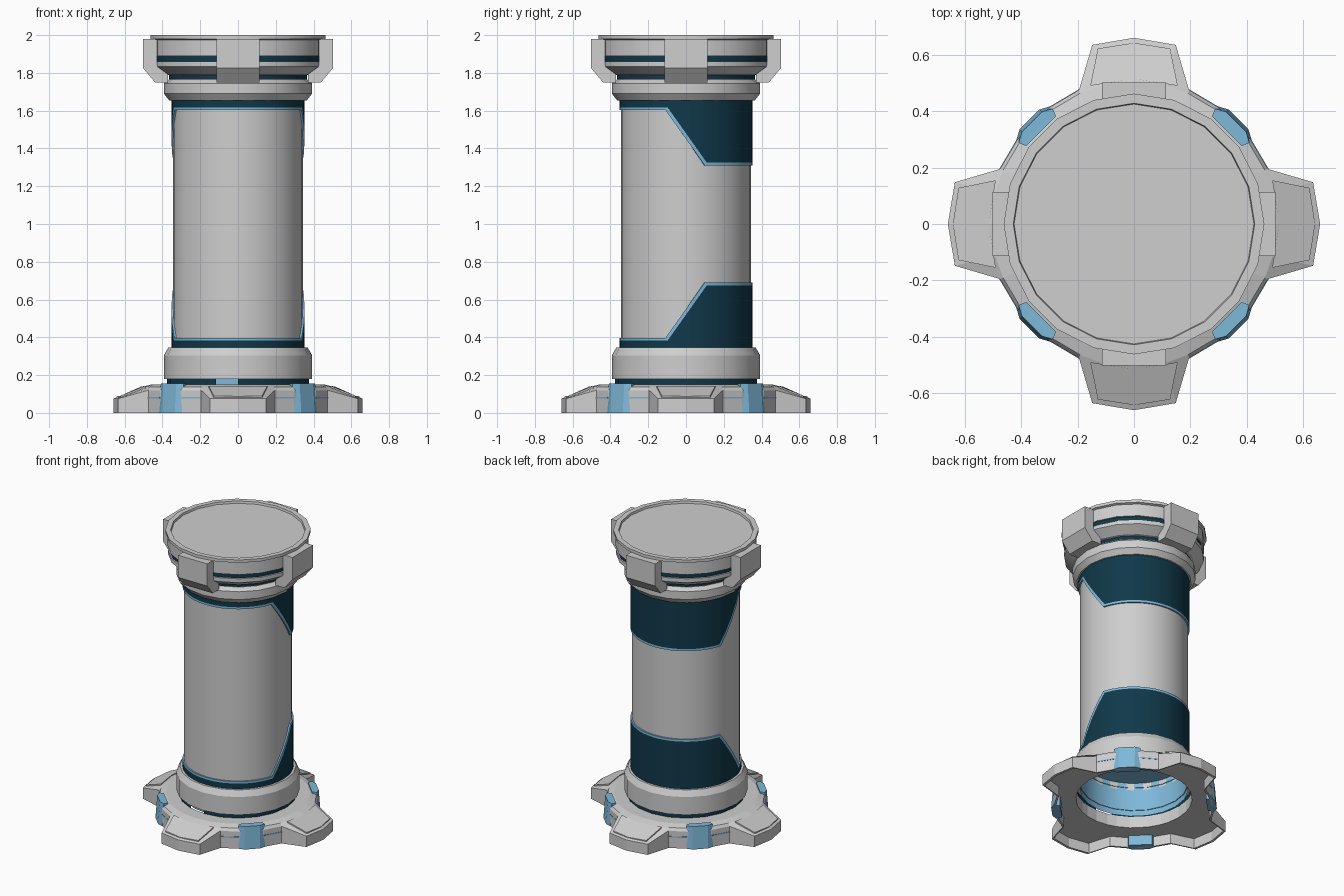
import bpy, math
from math import cos, sin, pi

if "Cube" in bpy.data.objects:
    bpy.data.objects.remove(bpy.data.objects["Cube"])

def material(name, rgb):
    m = bpy.data.materials.new(name)
    m.diffuse_color = (*rgb, 1)
    m.use_nodes = True
    m.node_tree.nodes["Principled BSDF"].inputs["Base Color"].default_value = m.diffuse_color
    return m

GREY, TEAL, BLUE = 0, 1, 2
MATS = [material("light_grey", (0.62, 0.62, 0.62)),
        material("dark_teal", (0.005, 0.040, 0.068)),
        material("light_blue", (0.21, 0.48, 0.70))]

def add(name, verts, faces, mats, smooth=False):
    me = bpy.data.meshes.new(name)
    me.from_pydata(verts, [], faces)
    for m in MATS:
        me.materials.append(m)
    for p, k in zip(me.polygons, mats):
        p.material_index = k
    ob = bpy.data.objects.new(name, me)
    bpy.context.collection.objects.link(ob)
    if smooth:
        bpy.ops.object.select_all(action='DESELECT')
        ob.select_set(True)
        bpy.context.view_layer.objects.active = ob
        bpy.ops.object.shade_smooth_by_angle(angle=math.radians(25))
    return ob

def loft(name, rows, mats, cap=None, skip=(), smooth=True, close=False):
    """Join closed rings of points; one material per band."""
    n = len(rows[0])
    verts = [v for r in rows for v in r]
    faces, ms = [], []
    count = len(rows) if close else len(rows) - 1
    for i in range(count):
        a, b = i * n, ((i + 1) % len(rows)) * n
        for j in range(n):
            if (i, j) in skip:
                continue
            k = (j + 1) % n
            faces.append((a + j, a + k, b + k, b + j))
            ms.append(mats[i] if isinstance(mats, list) else mats)
    if cap is not None:
        faces.append(tuple(range((len(rows) - 1) * n, len(rows) * n)))
        ms.append(cap)
    return add(name, verts, faces, ms, smooth)

def ring(r, z, n=20):
    return [(r * cos(2 * pi * j / n), r * sin(2 * pi * j / n), z) for j in range(n)]

def lathe(name, prof, mats, n=20, **kw):
    return loft(name, [ring(r, z, n) for r, z in prof], mats, **kw)

def prism(name, a, b, mat):
    """Solid between two matching outlines."""
    n = len(a)
    faces = [tuple(reversed(range(n))), tuple(range(n, 2 * n))]
    faces += [(i, (i + 1) % n, n + (i + 1) % n, n + i) for i in range(n)]
    return add(name, a + b, faces, [mat] * len(faces))

def turn(p, a):
    return (p[0] * cos(a) - p[1] * sin(a), p[0] * sin(a) + p[1] * cos(a), *p[2:])

# Shaft
lathe("shaft", [(0.343, 0.33), (0.343, 1.67)], GREY, n=40)

# Painted sleeves, deep at the back and thin at the front
R = 0.353
EDGE_IN = ((-0.098, 1.618), (0.110, 1.325))
EDGE_OUT = ((-0.110, 1.604), (0.100, 1.310))
angles = {2 * pi * j / 40 for j in range(40)}
for y in (-0.11, -0.098, 0.1, 0.11):
    t = math.asin(y / R)
    angles |= {t % (2 * pi), pi - t}
angles = sorted(angles)

def edge(y, e):
    (y0, z0), (y1, z1) = e
    t = min(1, max(0, (y - y0) / (y1 - y0)))
    return z0 + t * (z1 - z0)

def sleeve(name, flip):
    def row(r, e):
        out = []
        for t in angles:
            z = edge(R * sin(t), e) if e else 1.66
            out.append((r * cos(t), r * sin(t), 2 - z if flip else z))
        return out
    rows = [row(R - 0.02, EDGE_OUT), row(R, EDGE_OUT), row(R, EDGE_IN), row(R, None)]
    mats = [BLUE, BLUE, TEAL]
    if flip:
        rows.reverse()
        mats.reverse()
    loft(name, rows, mats)

sleeve("upper_sleeve", False)
sleeve("lower_sleeve", True)

# Head: neck collar, teal grooves, cap with recessed lid
head = [(0.34, 1.655), (0.365, 1.655), (0.392, 1.69), (0.392, 1.745), (0.365, 1.765),
        (0.365, 1.767), (0.365, 1.788), (0.385, 1.79), (0.445, 1.833), (0.445, 1.86),
        (0.437, 1.861), (0.437, 1.889), (0.447, 1.89), (0.447, 1.975), (0.462, 1.98),
        (0.462, 2.0), (0.428, 2.0), (0.425, 1.985)]
mats = [GREY] * 17
mats[5] = mats[10] = TEAL
lathe("head", head, mats, cap=GREY)

# Four head clamps
clamp = [(0.43, 1.98), (0.502, 1.98), (0.502, 1.825), (0.44, 1.75), (0.37, 1.75),
         (0.37, 1.79), (0.43, 1.84)]
for q in range(4):
    a = q * pi / 2
    prism(f"head_clamp_{q}", [turn((r, -0.113, z), a) for r, z in clamp],
          [turn((r, 0.113, z), a) for r, z in clamp], GREY)

# Lower collar, teal ring with one open facet, blue inner liner
lathe("lower_collar", [(0.34, 0.18), (0.392, 0.18), (0.392, 0.305), (0.37, 0.345), (0.34, 0.345)], GREY)
lathe("teal_ring", [(0.375, 0.145), (0.375, 0.182)], TEAL, skip={(0, 14)})
lathe("inner_liner", [(0.345, 0.14), (0.345, 0.38)], BLUE, cap=BLUE)

# Base with four sloping feet, hollow underneath
quarter = [(0.475, -0.195, 0.12), (0.635, -0.148, 0.075), (0.66, 0, 0.075),
           (0.635, 0.148, 0.075), (0.475, 0.195, 0.12), (0.413, 0.30, 0.118), (0.30, 0.413, 0.118)]
outline = [turn(p, q * pi / 2) for q in range(4) for p in quarter]

def polar(limit, z):
    out = []
    for x, y, _ in outline:
        r = math.hypot(x, y)
        s = min(limit, r - 0.012) / r
        out.append((x * s, y * s, z))
    return out

inside = [(x * 0.975, y * 0.975) for x, y, _ in outline]
rows = [[(x, y, 0) for x, y in inside],
        [(x, y, 0) for x, y, _ in outline],
        outline,
        polar(0.505, 0.138), polar(0.46, 0.15), polar(0.37, 0.15), polar(0.37, 0.07),
        [(x, y, 0.07) for x, y in inside]]
loft("base", rows, GREY, smooth=False, close=True)

# Foot panels, side clips and blue seam lines
panel = [(0.49, -0.155), (0.622, -0.128), (0.642, 0), (0.622, 0.128), (0.49, 0.155), (0.515, 0)]
clip = [(0.465, -0.075), (0.505, -0.085), (0.524, -0.05), (0.524, 0.05), (0.505, 0.085), (0.465, 0.075)]

def slope(r):
    return 0.138 - (r - 0.505) * 0.063 / 0.155

for q in range(4):
    a = q * pi / 2
    low = [turn((x, y, slope(x + 0.09 * abs(y)) - 0.004), a) for x, y in panel]
    top = [(x, y, z + 0.009) for x, y, z in low]
    prism(f"foot_panel_{q}", low, top, GREY)
    b = a + pi / 4
    prism(f"side_clip_{q}", [turn((x, y, 0), b) for x, y in clip],
          [turn((x - (0.012 if x > 0.5 else 0), y, 0.155), b) for x, y in clip], BLUE)
    for s in (-1, 1):
        seam = [(0.413, 0.30 * s), (0.475, 0.195 * s), (0.477, 0.196 * s), (0.415, 0.301 * s)]
        if s > 0:
            seam.reverse()
        seam.reverse()
        prism(f"seam_{q}_{s}", [turn((x, y, 0.075), a) for x, y in seam],
              [turn((x, y, 0.083), a) for x, y in seam], BLUE)
